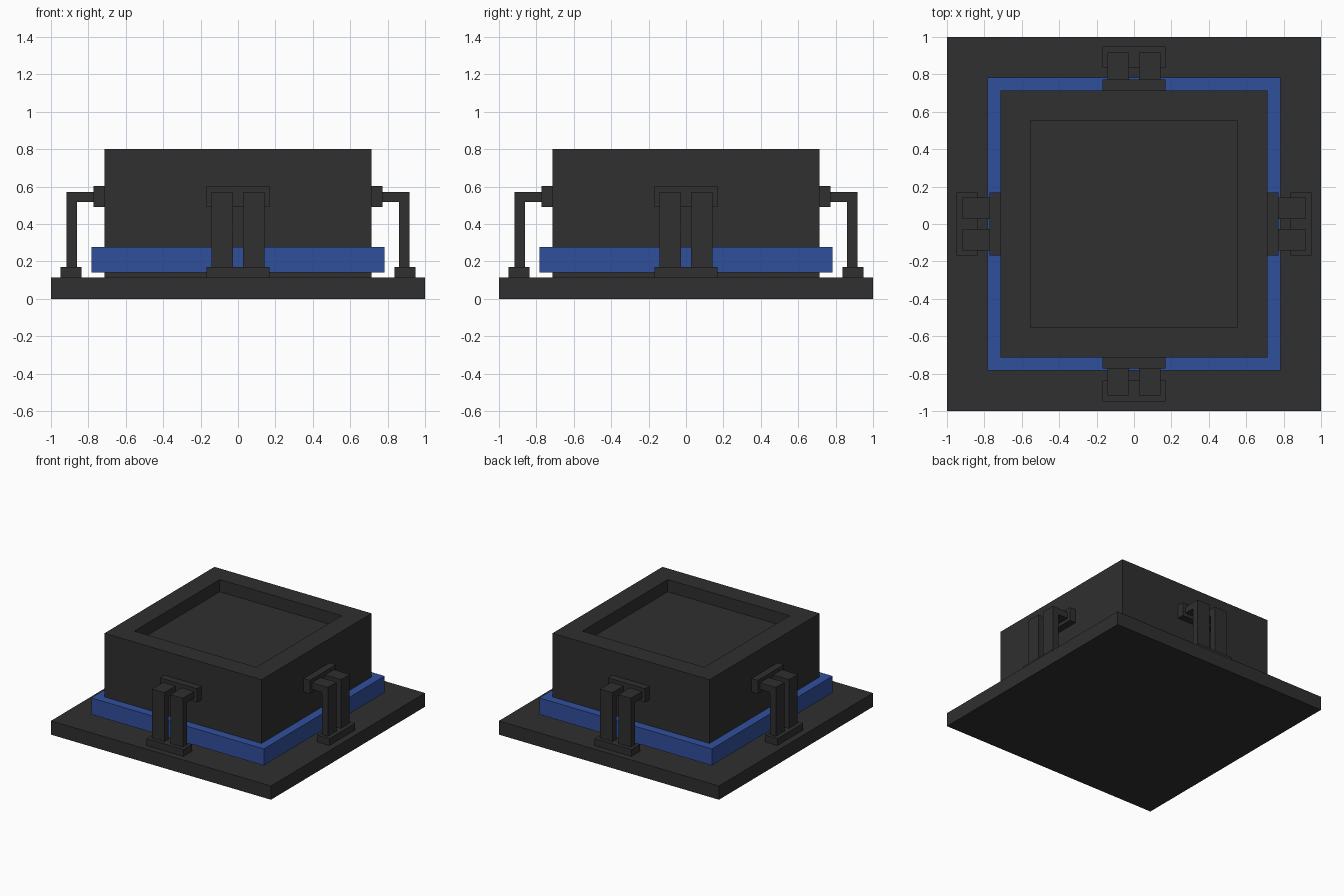
import bpy, bmesh, math
from mathutils import Matrix

if "Cube" in bpy.data.objects:
    bpy.data.objects.remove(bpy.data.objects["Cube"])


def material(name, rgb):
    m = bpy.data.materials.new(name)
    m.diffuse_color = (*rgb, 1)
    m.use_nodes = True
    m.node_tree.nodes["Principled BSDF"].inputs["Base Color"].default_value = m.diffuse_color
    return m


DARK = material("charcoal", (0.029, 0.029, 0.029))
BLUE = material("blue", (0.03, 0.078, 0.33))


def finish(name, bm, mat, turn=0):
    """Turn the mesh about z and link it as an object."""
    bm.transform(Matrix.Rotation(turn, 4, 'Z'))
    bmesh.ops.recalc_face_normals(bm, faces=bm.faces)
    me = bpy.data.meshes.new(name)
    bm.to_mesh(me)
    bm.free()
    me.materials.append(mat)
    ob = bpy.data.objects.new(name, me)
    bpy.context.collection.objects.link(ob)
    return ob


def prism(points, x0, x1):
    """Extrude a (y, z) profile along x."""
    bm = bmesh.new()
    face = bm.faces.new([bm.verts.new((x0, y, z)) for y, z in points])
    ext = bmesh.ops.extrude_face_region(bm, geom=[face])
    verts = [g for g in ext["geom"] if isinstance(g, bmesh.types.BMVert)]
    bmesh.ops.translate(bm, verts=verts, vec=(x1 - x0, 0, 0))
    return bm


def box(x0, x1, y0, y1, z0, z1):
    return prism([(y0, z0), (y1, z0), (y1, z1), (y0, z1)], x0, x1)


# base slab
finish("base_plate", box(-1, 1, -1, 1, 0, 0.113), DARK)

# main block with a square recess sunk into its top
bm = box(-0.714, 0.714, -0.714, 0.714, 0.113, 0.8)
bm.normal_update()
top = max(bm.faces, key=lambda f: f.calc_center_median().z)
bmesh.ops.inset_region(bm, faces=[top], thickness=0.714 - 0.488)
ext = bmesh.ops.extrude_face_region(bm, geom=[top])
bmesh.ops.translate(bm, vec=(0, 0, -0.1),
                    verts=[g for g in ext["geom"] if isinstance(g, bmesh.types.BMVert)])
if top.is_valid:
    bmesh.ops.delete(bm, geom=[top], context='FACES_ONLY')
finish("main_block", bm, DARK)

# blue band around the block
finish("blue_band", box(-0.784, 0.784, -0.784, 0.784, 0.141, 0.277), BLUE)

# one bracket per side: wall plate, foot plate and two bent arms
ARM = [(-0.77, 0.572), (-0.916, 0.572), (-0.916, 0.168),
       (-0.862, 0.168), (-0.862, 0.518), (-0.77, 0.518)]
for side, label in enumerate(("front", "right", "back", "left")):
    turn = side * math.pi / 2
    finish(label + "_wall_plate", box(-0.168, 0.168, -0.772, -0.714, 0.49, 0.602), DARK, turn)
    finish(label + "_foot_plate", box(-0.168, 0.168, -0.948, -0.836, 0.113, 0.17), DARK, turn)
    for x in (-0.085, 0.085):
        finish(label + "_arm", prism(ARM, x - 0.057, x + 0.057), DARK, turn)
